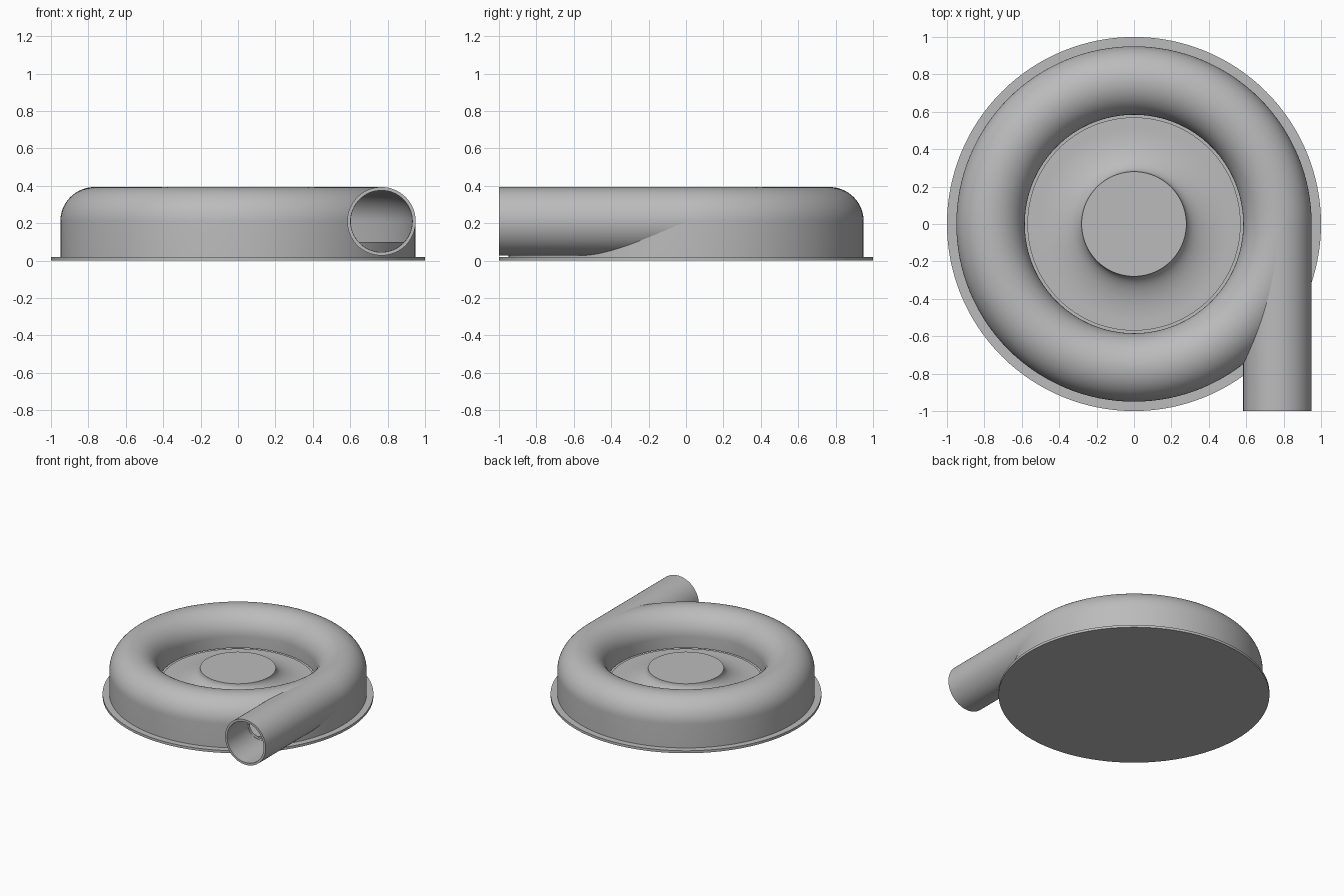
import bpy, bmesh
from math import cos, sin, pi, radians
from mathutils import Matrix

cube = bpy.data.objects.get("Cube")
if cube:
    bpy.data.objects.remove(cube, do_unlink=True)

# Single metal colour
metal = bpy.data.materials.new("plain grey metal")
metal.use_nodes = True
grey = (0.5, 0.5, 0.5, 1)
metal.diffuse_color = grey
metal.node_tree.nodes["Principled BSDF"].inputs["Base Color"].default_value = grey

RING, AXIS_Z = 0.767, 0.21      # centre of the scroll's round section
OUTER, INNER = 0.183, 0.165     # outside and bore radius
FLOOR, LIP, PLATE = 0.10, 0.12, 0.02


def revolve(name, profile, closed=False, steps=128, matrix=None):
    """Spin an (r, z) profile around the z axis."""
    bm = bmesh.new()
    verts = [bm.verts.new((r, 0, z)) for r, z in profile]
    edges = [bm.edges.new(pair) for pair in zip(verts, verts[1:])]
    if closed:
        edges.append(bm.edges.new((verts[-1], verts[0])))
    bmesh.ops.spin(bm, geom=verts + edges, cent=(0, 0, 0), axis=(0, 0, 1),
                   angle=2 * pi, steps=steps, use_duplicate=False)
    bmesh.ops.remove_doubles(bm, verts=bm.verts, dist=1e-5)
    bmesh.ops.recalc_face_normals(bm, faces=bm.faces)
    mesh = bpy.data.meshes.new(name)
    if matrix:
        bm.transform(matrix)
    bm.to_mesh(mesh)
    bm.free()
    mesh.materials.append(metal)
    obj = bpy.data.objects.new(name, mesh)
    bpy.context.collection.objects.link(obj)
    return obj


def select(obj):
    bpy.ops.object.select_all(action="DESELECT")
    obj.select_set(True)
    bpy.context.view_layer.objects.active = obj


def cut(obj, cutter):
    select(obj)
    mod = obj.modifiers.new("cut", "BOOLEAN")
    mod.operation, mod.solver, mod.object = "DIFFERENCE", "EXACT", cutter
    bpy.ops.object.modifier_apply(modifier=mod.name)


def arch(radius, steps=32):
    """Half circle from the outer wall over the top to the inner wall."""
    return [(RING + radius * cos(pi * i / steps), AXIS_Z + radius * sin(pi * i / steps))
            for i in range(steps + 1)]


# Base flange and chamber floor
flange = revolve("base_flange", [(0, 0), (1, 0), (1, PLATE), (0, PLATE)])
floor = revolve("chamber_floor", [(0, PLATE), (0.935, PLATE), (0.935, FLOOR), (0, FLOOR)])

# Scroll casing as a thin shell
outside, inside = arch(OUTER), arch(INNER)
casing = revolve("scroll_casing",
                 [(RING + OUTER, PLATE)] + outside + [(RING - OUTER, LIP), (RING - INNER, LIP)]
                 + inside[::-1] + [(RING + INNER, PLATE)], closed=True)

# Central hub flaring out into the rotor plate
flare = [(0.28 + 0.24 * (1 - cos(pi / 2 * i / 20)), 0.23 - 0.11 * sin(pi / 2 * i / 20))
         for i in range(21)]
hub = revolve("rotor_hub", [(0, 0.23)] + flare + [(0.57, LIP), (0.57, FLOOR), (0, FLOOR)])

# Tangential outlet pipe, open toward the front
lay = Matrix.Translation((RING, 0, AXIS_Z)) @ Matrix.Rotation(pi / 2, 4, "X")
pipe = revolve("outlet_pipe", [(INNER, 0), (OUTER, 0), (OUTER, 1), (INNER, 1)],
               closed=True, steps=64, matrix=lay)

# Open the bore through the casing, and clear the pipe out of the chamber
bore = revolve("bore_cutter", [(0, 0.03), (INNER - 0.001, 0.03), (INNER - 0.001, 1.1), (0, 1.1)],
               steps=64, matrix=lay)
chamber = revolve("chamber_cutter",
                  [(RING + INNER, PLATE)] + inside + [(RING - INNER, PLATE)], closed=True)
cut(casing, bore)
cut(pipe, chamber)
for helper in (bore, chamber):
    bpy.data.objects.remove(helper, do_unlink=True)

for part in (flange, floor, casing, hub, pipe):
    select(part)
    bpy.ops.object.shade_smooth_by_angle(angle=radians(30))
